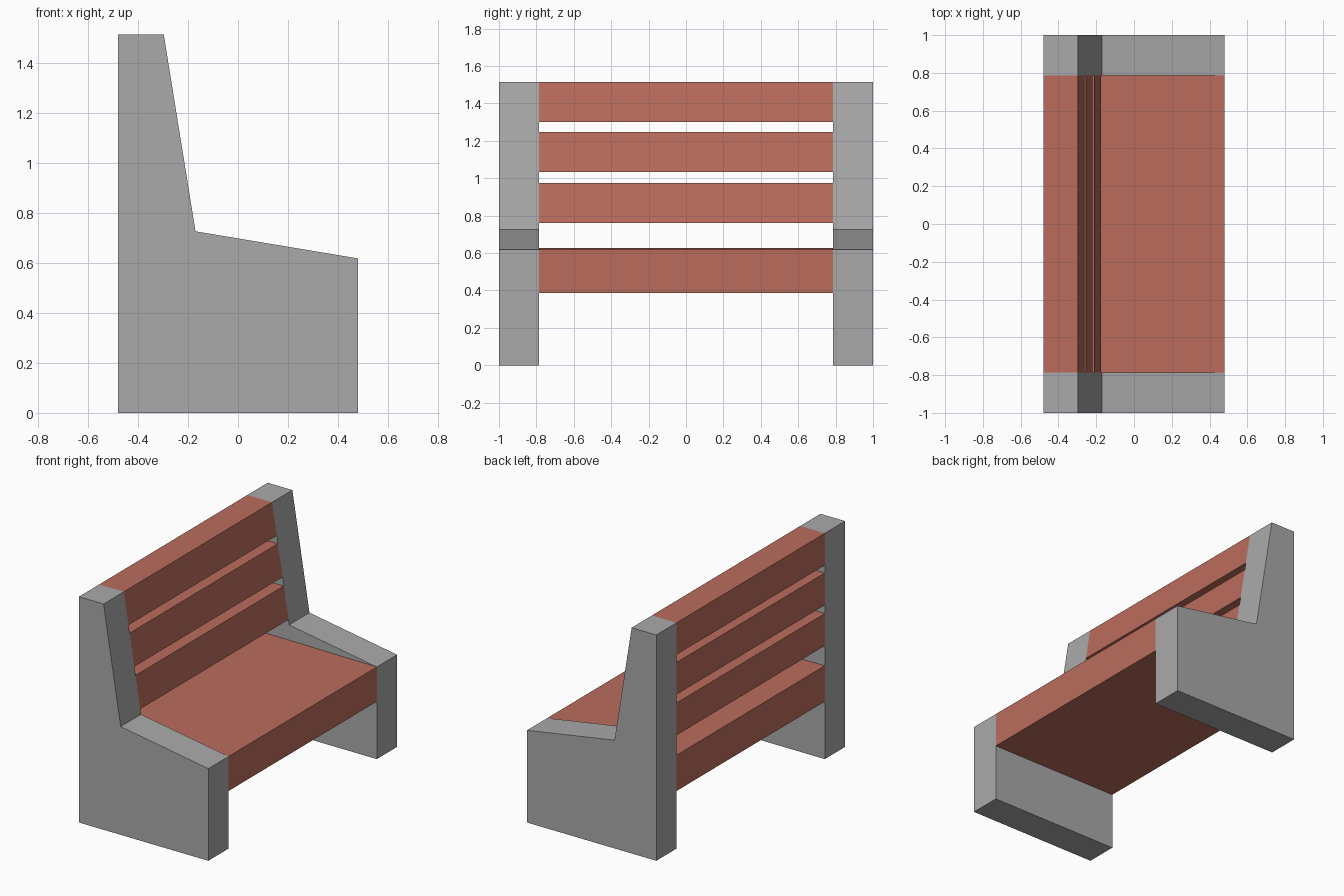
import bpy

if "Cube" in bpy.data.objects:
    bpy.data.objects.remove(bpy.data.objects["Cube"])


def material(name, color):
    m = bpy.data.materials.new(name)
    m.diffuse_color = (*color, 1)
    m.use_nodes = True
    m.node_tree.nodes["Principled BSDF"].inputs["Base Color"].default_value = m.diffuse_color
    return m


concrete = material("grey concrete", (0.40, 0.40, 0.40))
wood = material("red brown wood", (0.49, 0.152, 0.107))


def prism(name, profile, y0, y1, mat):
    """Extrude a counter-clockwise xz profile from y0 to y1."""
    n = len(profile)
    verts = [(x, y0, z) for x, z in profile] + [(x, y1, z) for x, z in profile]
    faces = [tuple(range(n)), tuple(reversed(range(n, 2 * n)))]
    faces += [(i, i + n, (i + 1) % n + n, (i + 1) % n) for i in range(n)]
    mesh = bpy.data.meshes.new(name)
    mesh.from_pydata(verts, [], faces)
    mesh.materials.append(mat)
    obj = bpy.data.objects.new(name, mesh)
    bpy.context.collection.objects.link(obj)
    return obj


BACK, FRONT, TOP, INNER = -0.48, 0.48, 1.514, 0.785

# Concrete end supports
side = [(BACK, 0), (FRONT, 0), (FRONT, 0.618), (-0.17, 0.726),
        (-0.297, TOP), (BACK, TOP)]
prism("left_support", side, -1, -INNER, concrete)
prism("right_support", side, INNER, 1, concrete)

# Thick wooden seat
prism("seat", [(BACK, 0.386), (FRONT, 0.386), (FRONT, 0.618), (BACK, 0.626)],
      -INNER, INNER, wood)


# Backrest slats, with fronts following the leaning edge of the supports
def lean_x(z):
    return -0.17 - 0.127 * (z - 0.726) / (TOP - 0.726)


for i, (z0, z1) in enumerate([(0.76, 0.976), (1.033, 1.248), (1.30, TOP)]):
    prism(f"back_slat_{i + 1}",
          [(BACK, z0), (lean_x(z0), z0), (lean_x(z1), z1), (BACK, z1)],
          -INNER, INNER, wood)
